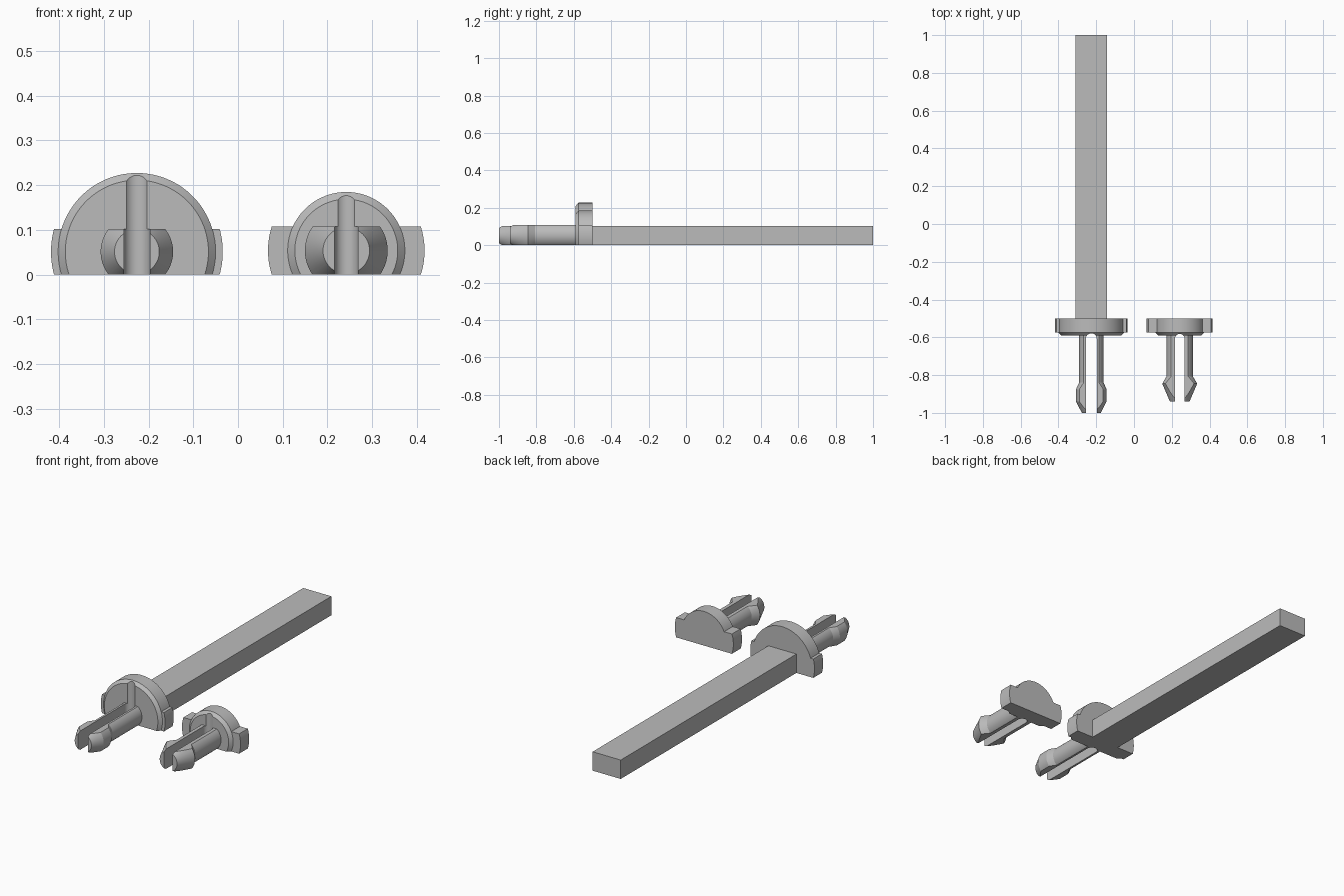
import bpy
import bmesh
from math import pi, sin, cos, radians

if "Cube" in bpy.data.objects:
    bpy.data.objects.remove(bpy.data.objects["Cube"])

GREY = (0.5, 0.5, 0.5, 1.0)
grey = bpy.data.materials.new("plain grey")
grey.use_nodes = True
grey.diffuse_color = GREY
grey.node_tree.nodes["Principled BSDF"].inputs["Base Color"].default_value = GREY

BACK, FRONT, CHAMFER = -0.5, -0.59, 0.016


def make(name, bm):
    bmesh.ops.recalc_face_normals(bm, faces=bm.faces)
    mesh = bpy.data.meshes.new(name)
    bm.to_mesh(mesh)
    bm.free()
    mesh.materials.append(grey)
    obj = bpy.data.objects.new(name, mesh)
    bpy.context.scene.collection.objects.link(obj)
    return obj


def box(name, x0, x1, y0, y1, z0, z1):
    bm = bmesh.new()
    bmesh.ops.create_cube(bm, size=1)
    for v in bm.verts:
        v.co = (x1 if v.co.x > 0 else x0,
                y1 if v.co.y > 0 else y0,
                z1 if v.co.z > 0 else z0)
    return make(name, bm)


def lathe(name, cx, cz, profile, sides=96):
    """Solid turned about a front-to-back axis from (radius, y) pairs."""
    bm = bmesh.new()
    turns = [2 * pi * (i + 0.5) / sides for i in range(sides)]
    rings = [[bm.verts.new((cx + r * cos(a), y, cz + r * sin(a))) for a in turns]
             for r, y in profile]
    for a, b in zip(rings, rings[1:]):
        for i in range(sides):
            j = (i + 1) % sides
            bm.faces.new((a[i], a[j], b[j], b[i]))
    bm.faces.new(rings[0])
    bm.faces.new(rings[-1])
    return make(name, bm)


def slot_cutter(cx, half):
    """Upright slot with a round inner end."""
    bm = bmesh.new()
    centre_y = FRONT - 0.018
    outline = [(cx + half * cos(pi * i / 24), centre_y + half * sin(pi * i / 24))
               for i in range(25)]
    outline += [(cx - half, -1.2), (cx + half, -1.2)]
    face = bm.faces.new([bm.verts.new((x, y, -1)) for x, y in outline])
    top = bmesh.ops.extrude_face_region(bm, geom=[face])["geom"]
    verts = [g for g in top if isinstance(g, bmesh.types.BMVert)]
    bmesh.ops.translate(bm, verts=verts, vec=(0, 0, 2))
    return make("slot_cutter", bm)


def combine(obj, other, operation):
    """Apply a boolean and discard the helper object."""
    mod = obj.modifiers.new("cut", 'BOOLEAN')
    mod.operation, mod.solver, mod.object = operation, 'EXACT', other
    graph = bpy.context.evaluated_depsgraph_get()
    graph.update()
    mesh = bpy.data.meshes.new_from_object(obj.evaluated_get(graph))
    obj.modifiers.clear()
    obj.data = mesh
    bpy.data.objects.remove(other)


def clip(name, cx, height, collar_r, tab_r, slot_half, prong_profile):
    cz = height / 2
    # Round collar with a chamfered front rim
    body = lathe(name, cx, cz, [(collar_r, BACK), (collar_r, FRONT + CHAMFER),
                                (collar_r - CHAMFER, FRONT)])
    # Side tabs and barbed shaft, flattened on top
    tabs = lathe("tabs", cx, cz, [(tab_r, BACK), (tab_r, FRONT + CHAMFER)])
    shaft = lathe("shaft", cx, cz, prong_profile)
    for part in (tabs, shaft):
        combine(part, box("flat", cx - 1, cx + 1, -2, 2, -1, height), 'INTERSECT')
        combine(body, part, 'UNION')
    # Slot that splits the prongs, then the flat underside
    combine(body, slot_cutter(cx, slot_half), 'DIFFERENCE')
    combine(body, box("floor", cx - 1, cx + 1, -2, 2, -1, 0), 'DIFFERENCE')
    body.data.shade_smooth()
    body.data.set_sharp_from_angle(angle=radians(15))


clip("large_clip", -0.226, 0.102, 0.176, 0.192, 0.029,
     [(0.065, -0.54), (0.065, -0.84), (0.081, -0.875), (0.081, -0.94), (0.05, -1.0)])
clip("small_clip", 0.242, 0.107, 0.131, 0.175, 0.026,
     [(0.07, -0.54), (0.07, -0.807), (0.0925, -0.845), (0.052, -0.94)])

# Long square bar behind the large clip
box("bar", -0.31, -0.142, BACK, 1.0, 0, 0.102)
